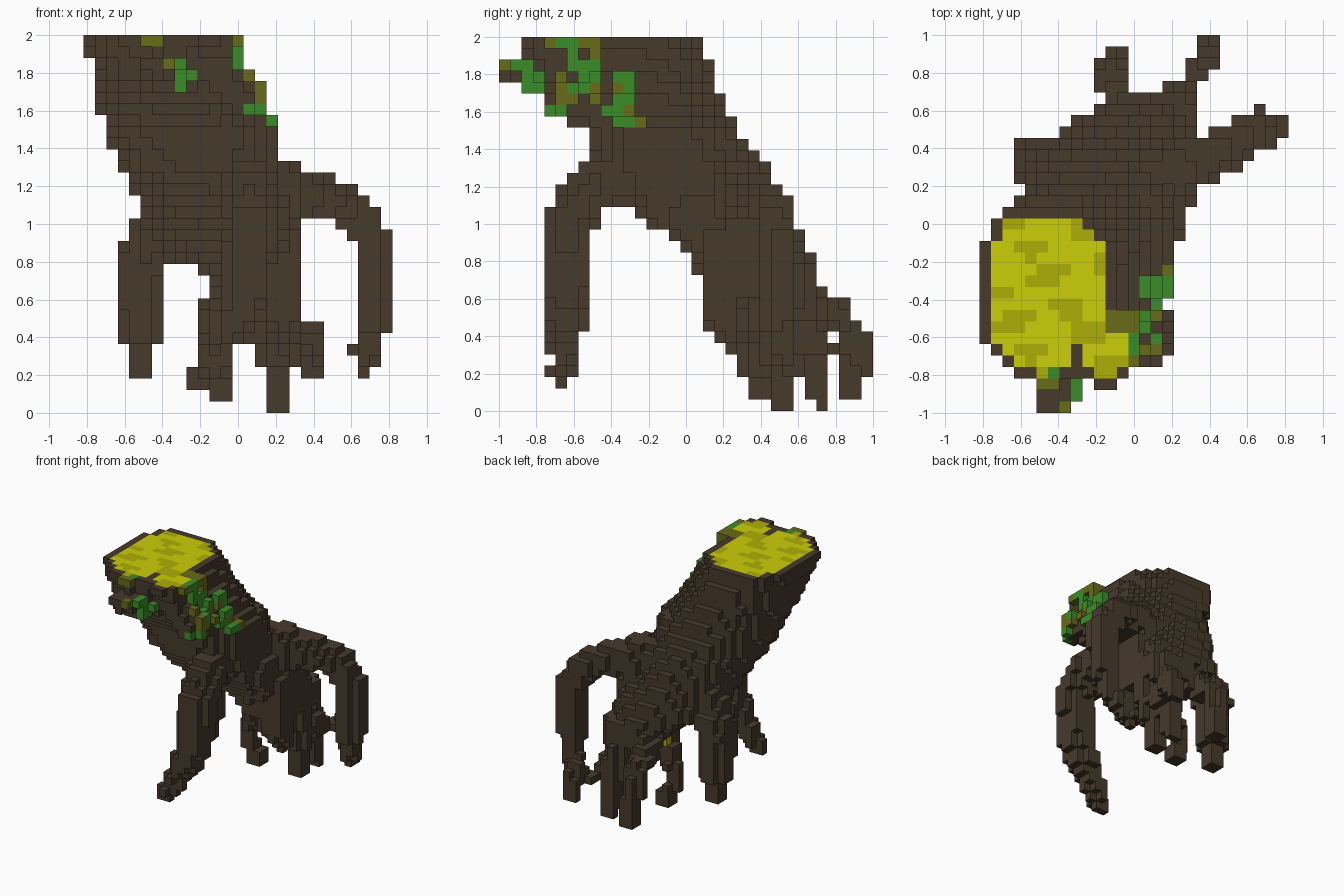
import bpy, bmesh
from math import sin
from mathutils import Vector

cube = bpy.data.objects.get("Cube")
if cube:
    bpy.data.objects.remove(cube, do_unlink=True)

NX, NY, NZ = 27, 33, 33
V = 2 / NZ
ORIGIN = Vector((-NX * V / 2, -1, 0))


def material(name, rgb):
    m = bpy.data.materials.new(name)
    m.use_nodes = True
    m.diffuse_color = (*rgb, 1)
    m.node_tree.nodes["Principled BSDF"].inputs["Base Color"].default_value = (*rgb, 1)
    return m


MATERIALS = [
    material("dark bark", (.063, .041, .024)),
    material("bright heartwood", (.6, .62, .002)),
    material("deep heartwood", (.43, .43, .002)),
    material("green moss", (.042, .27, .022)),
    material("olive moss", (.14, .145, .01)),
]
BARK, WOOD, DEEP, GREEN, OLIVE = range(5)

CELLS = [(i, j, k) for i in range(NX) for j in range(NY) for k in range(NZ)]
owner = {}   # filled cell -> part name
moss = {}    # moss cell -> material


def centre(cell):
    return ORIGIN + (Vector(cell) + Vector((.5, .5, .5))) * V


def claim(part, test):
    for cell in CELLS:
        if cell not in owner and test(centre(cell)):
            owner[cell] = part


# Leaning trunk: height, centre x, centre y, half width, half depth
SECTIONS = [
    (.62, .14, .4, .2, .31),
    (.76, .07, .38, .28, .32),
    (.9, -.05, .3, .4, .34),
    (1.1, -.13, .1, .38, .43),
    (1.3, -.2, -.03, .42, .46),
    (1.5, -.25, -.12, .45, .41),
    (1.6, -.31, -.19, .42, .42),
    (1.75, -.36, -.3, .4, .46),
    (2, -.46, -.36, .37, .455),
]


def in_trunk(p):
    for low, high in zip(SECTIONS, SECTIONS[1:]):
        if low[0] <= p.z <= high[0]:
            t = (p.z - low[0]) / (high[0] - low[0])
            cx, cy, rx, ry = (a + (b - a) * t for a, b in zip(low[1:], high[1:]))
            u, w = (p.x - cx) / rx, (p.y - cy) / ry
            # rounder at the back, squarer on the other corners
            power = 2.1 if w > 0 and (u > 0 or p.z < 1.7) else 2.8
            return abs(u) ** power + abs(w) ** power < 1
    return False


def limb(part, *points):
    """Blocky tapering limb through (x, y, z, radius) points."""
    def inside(p):
        for a, b in zip(points, points[1:]):
            start, end = Vector(a[:3]), Vector(b[:3])
            line = end - start
            t = max(0, min(1, (p - start).dot(line) / line.length_squared))
            if (p - start - line * t).length < a[3] + (b[3] - a[3]) * t:
                return True
        return False
    claim(part, inside)


claim("trunk", in_trunk)

# Burl on the front corner, and the broken stub in front of the cut
limb("burl", (-.15, -.72, 2, .15), (-.12, -.66, 1.84, .1), (.01, -.65, 1.65, .1),
     (.02, -.42, 1.62, .1))
limb("stub", (-.38, -.7, 1.82, .14), (-.42, -.84, 1.81, .1), (-.45, -.97, 1.84, .06))

# Roots
limb("front_root", (-.05, -.2, 1.27, .16), (.05, -.5, 1.2, .14), (.07, -.63, 1.02, .13),
     (.04, -.64, .62, .12), (-.09, -.64, .36, .09), (-.21, -.67, .2, .06))
limb("side_root", (.2, .32, .92, .15), (.22, .28, 1.18, .16), (.42, .36, 1.15, .12),
     (.6, .47, 1.09, .11), (.72, .5, .92, .1), (.72, .5, .54, .1), (.68, .51, .36, .08),
     (.66, .59, .23, .05))
limb("left_root", (-.3, .14, 1.12, .18), (-.43, .27, .98, .14), (-.52, .33, .78, .13),
     (-.52, .33, .44, .12), (-.51, .34, .24, .07))
limb("column_root", (.24, .2, .8, .11), (.25, .19, .52, .1), (.24, .24, .38, .07))
limb("inner_root", (.1, .3, .7, .1), (.08, .32, .42, .08))
limb("middle_root", (.2, .42, .7, .13), (.21, .5, .3, .1), (.21, .54, .02, .06))
limb("rear_root", (.2, .6, .7, .12), (.2, .66, .35, .09), (.21, .72, .02, .05))
limb("knot", (-.06, .37, .58, .04), (-.06, .37, .59, .04))
limb("small_root", (.02, .31, .72, .1), (-.04, .31, .56, .08), (-.12, .36, .4, .07),
     (-.16, .37, .24, .05), (-.08, .4, .09, .06))
limb("rear_right_root", (.02, .52, .68, .13), (-.1, .68, .58, .08), (-.12, .82, .55, .07),
     (-.12, .87, .38, .07), (-.1, .87, .1, .06))
limb("rear_left_root", (.25, .62, .4, .1), (.3, .76, .33, .05), (.37, .86, .35, .06),
     (.4, .9, .43, .06), (.42, .97, .23, .06))

# Moss seen from the left side: rows from the top down, columns from the front back
MOSS_MAP = [
    "....oggoo....",
    "......g.o....",
    "ogg...ggg....",
    "..gg.o.gg.gg.",
    ".ggg.oggo.og.",
    "...g.oo.o.gg.",
    "....gg...ggo.",
    "..........ggo",
]
for row, line in enumerate(MOSS_MAP):
    for j, tint in enumerate(line):
        k = NZ - 1 - row
        filled = [i for i in range(NX) if (i, j, k) in owner]
        if tint != "." and filled:
            moss[max(filled) + 1, j, k] = GREEN if tint == "g" else OLIVE

# Moss lying level with the cut, beside the lobe and along the front edge
TOP = NZ - 1
for i in (11, 12, 13):
    for j in (7, 8):
        moss[i, j, TOP] = OLIVE
for i in (5, 6):
    moss[i, 2, TOP] = OLIVE
moss[6, 3, TOP] = GREEN

for cell in moss:
    owner[cell] = "moss"


def face_material(cell, axis, sign):
    """Bright cut wood on the top face inside a rim of bark."""
    if cell in moss:
        return moss[cell]
    if owner[cell] == "knot":
        return DEEP
    i, j, k = cell
    if axis == 2 and sign == 1 and k == TOP:
        p = centre(cell)
        cleft = -.34 < p.x < -.26 and p.y < -.64
        ring = [(i + 1, j, k), (i - 1, j, k), (i, j + 1, k), (i, j - 1, k)]
        if not cleft and all(n in owner for n in ring):
            return DEEP if sin(i * 1.1 + j * .7) + sin(j * 2.1 - i * .6) > .4 else WOOD
    return BARK


def build(part):
    bm = bmesh.new()
    verts = {}

    def vert(key):
        if key not in verts:
            verts[key] = bm.verts.new(ORIGIN + Vector(key) * V)
        return verts[key]

    for cell in [c for c in owner if owner[c] == part]:
        for axis in range(3):
            b, c = (axis + 1) % 3, (axis + 2) % 3
            for sign in (-1, 1):
                neighbour = list(cell)
                neighbour[axis] += sign
                if tuple(neighbour) in owner:
                    continue
                corners = []
                for u, w in ((0, 0), (1, 0), (1, 1), (0, 1)):
                    key = list(cell)
                    key[axis] += sign > 0
                    key[b] += u
                    key[c] += w
                    corners.append(vert(tuple(key)))
                face = bm.faces.new(corners if sign > 0 else corners[::-1])
                face.material_index = face_material(cell, axis, sign)
    mesh = bpy.data.meshes.new(part)
    bm.to_mesh(mesh)
    bm.free()
    for m in MATERIALS:
        mesh.materials.append(m)
    bpy.context.collection.objects.link(bpy.data.objects.new(part, mesh))


for name in dict.fromkeys(owner.values()):
    build(name)
